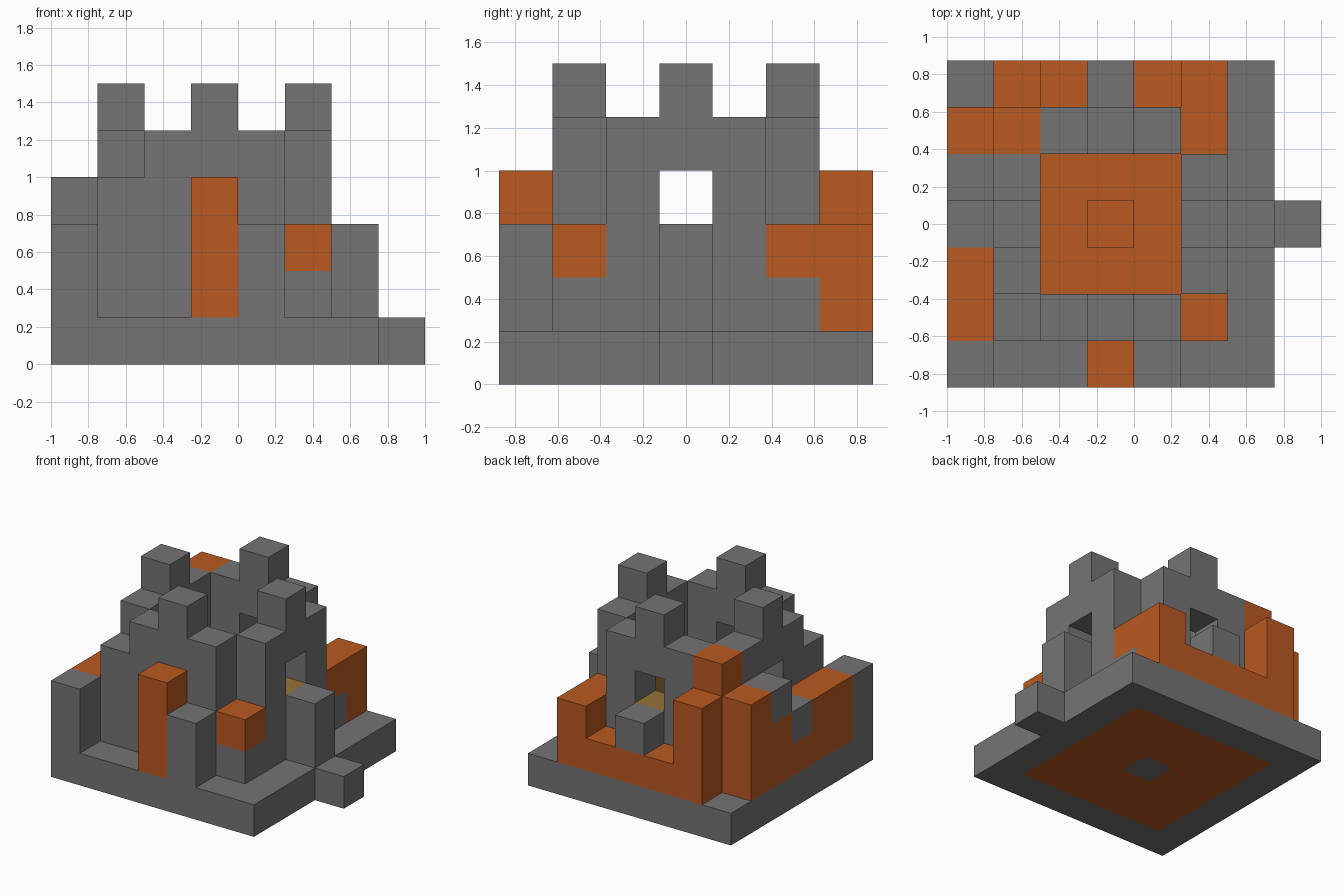
import bpy, bmesh
from mathutils import Vector

CELL = 0.25
ORIGIN = Vector((-1.0, -0.875, 0.0))

cube = bpy.data.objects.get("Cube")
if cube:
    bpy.data.objects.remove(cube, do_unlink=True)


def make_material(name, srgb):
    color = [((c + 0.055) / 1.055) ** 2.4 for c in srgb] + [1.0]
    mat = bpy.data.materials.new(name)
    mat.use_nodes = True
    mat.diffuse_color = color
    mat.node_tree.nodes["Principled BSDF"].inputs["Base Color"].default_value = color
    return mat


STONE = make_material("grey stone", (0.455, 0.455, 0.455))
RUST = make_material("rust orange", (0.735, 0.35, 0.13))
SAND = make_material("sandy brown", (0.58, 0.45, 0.22))

cells = {}        # grid cell -> part name
materials = {}    # part name -> material


def fill(part, mat, xs, ys, zs):
    """Fill an inclusive range of cells; later parts replace earlier ones."""
    materials[part] = mat
    for x in range(xs[0], xs[-1] + 1):
        for y in range(ys[0], ys[-1] + 1):
            for z in range(zs[0], zs[-1] + 1):
                cells[x, y, z] = part


# Ground slab, doorstep and courtyard floor
fill("base", STONE, (0, 6), (0, 6), [0])
fill("doorstep", STONE, [7], [3], [0])
fill("courtyard_floor", RUST, (1, 5), (1, 5), [0])
fill("floor_core", STONE, [3], [3], [0])
fill("courtyard_plinth", RUST, [3], [3], [1])

# Keep: four walls, each with a merlon, a sandy sill and a window
for side, x, y in (("front", 3, 1), ("back", 3, 5), ("left", 5, 3), ("right", 1, 3)):
    xs, ys = ((2, 4), [y]) if x == 3 else ([x], (2, 4))
    fill(side + "_wall", STONE, xs, ys, (1, 4))
    fill(side + "_merlon", STONE, [x], [y], [5])
    fill(side + "_sill", SAND, [x], [y], [2])
    del cells[x, y, 3]

# Corner towers of the keep
fill("front_right_tower", STONE, [1], [1], (1, 3))
fill("back_right_tower", RUST, [1], [5], (1, 4))
for side, y in (("front", 1), ("back", 5)):
    fill(side + "_left_tower", STONE, [5], [y], [1])
    fill(side + "_left_tower_cap", RUST, [5], [y], [2])

# Outer blocks along the front and left
fill("front_corner_post", STONE, [0], [0], (1, 2))
fill("front_pillar", RUST, [3], [0], (1, 3))
fill("front_buttress", STONE, [4], [0], (1, 2))
fill("left_buttress", STONE, [6], [3], (1, 2))

# Outer wall along the right side
fill("right_outer_wall", RUST, [0], (1, 5), (1, 2))
fill("right_outer_wall", RUST, [0], [5], [3])
fill("right_outer_block", STONE, [0], [3], [2])
fill("right_outer_block", STONE, [0], [4], [3])

# Outer wall along the back
fill("back_outer_wall", RUST, (1, 5), [6], [1])
fill("back_outer_wall", RUST, [1], [6], (2, 3))
fill("back_outer_wall", RUST, [5], [6], [2])
fill("back_outer_block", STONE, [3], [6], [2])


def build_part(part):
    """Skin the exposed sides of a part and merge its flat faces."""
    bm = bmesh.new()
    for cell, owner in cells.items():
        if owner != part:
            continue
        center = ORIGIN + (Vector(cell) + Vector((0.5, 0.5, 0.5))) * CELL
        for axis in range(3):
            for sign in (-1, 1):
                step = [0, 0, 0]
                step[axis] = sign
                if tuple(c + s for c, s in zip(cell, step)) in cells:
                    continue
                n = Vector(step)
                u = Vector([float(i == (axis + 1) % 3) for i in range(3)])
                v = n.cross(u)
                corners = (n - u - v, n + u - v, n + u + v, n - u + v)
                bm.faces.new([bm.verts.new(center + c * CELL / 2) for c in corners])
    bmesh.ops.remove_doubles(bm, verts=bm.verts[:], dist=0.001)
    bmesh.ops.dissolve_limit(bm, angle_limit=0.01, verts=bm.verts[:], edges=bm.edges[:])
    if bm.faces:
        mesh = bpy.data.meshes.new(part)
        bm.to_mesh(mesh)
        mesh.materials.append(materials[part])
        bpy.context.collection.objects.link(bpy.data.objects.new(part, mesh))
    bm.free()


for part in materials:
    build_part(part)
